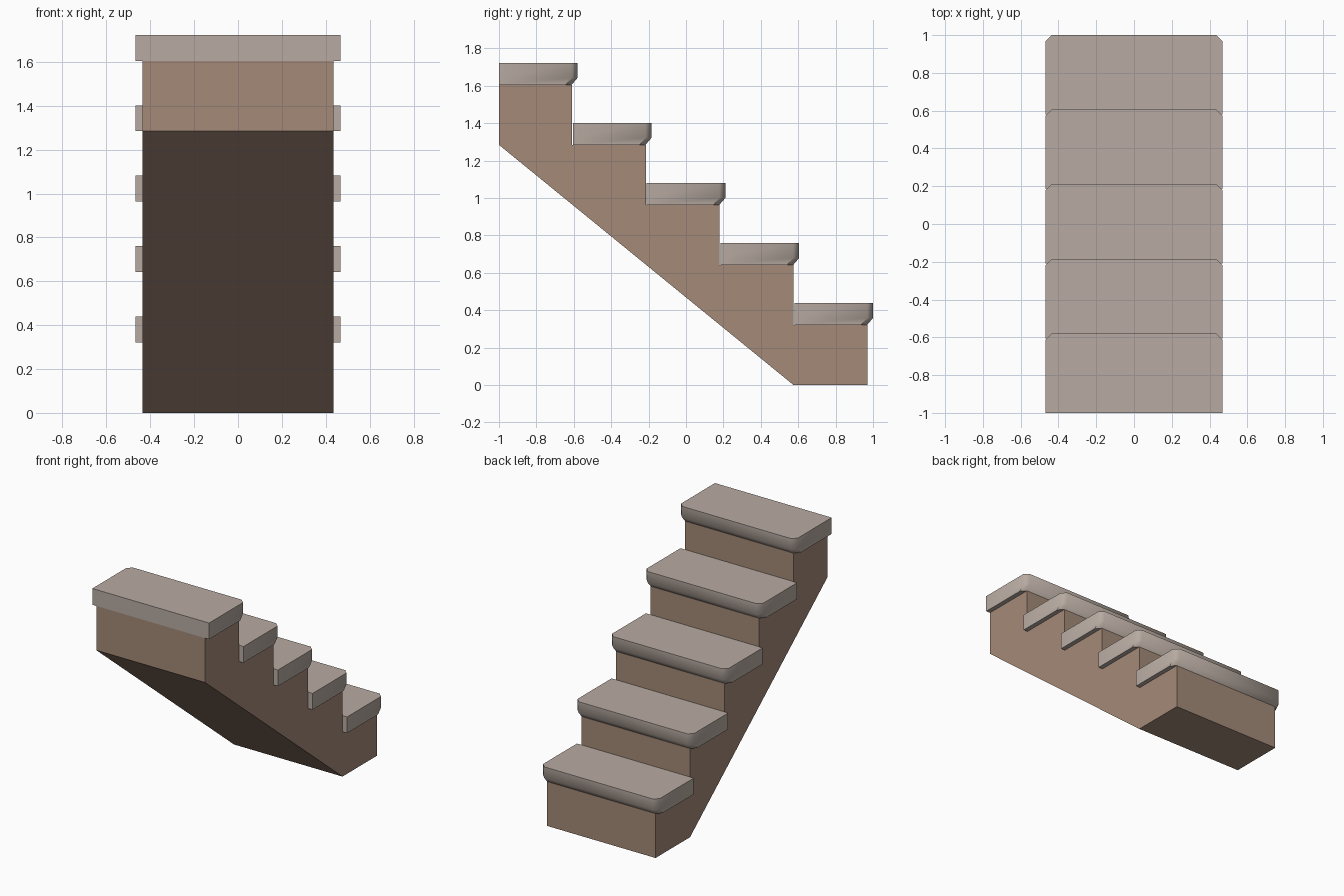
import bpy, bmesh
from math import radians

cube = bpy.data.objects.get("Cube")
if cube:
    bpy.data.objects.remove(cube, do_unlink=True)

STEPS, RISE, RUN = 5, 0.321, 0.395
FRONT = 0.97           # lowest riser
HALF_BODY, HALF_TREAD = 0.435, 0.468
THICK, DEPTH, NOSE = 0.118, 0.42, 0.032


def material(name, rgb):
    m = bpy.data.materials.new(name)
    m.use_nodes = True
    m.diffuse_color = (*rgb, 1)
    m.node_tree.nodes["Principled BSDF"].inputs["Base Color"].default_value = (*rgb, 1)
    return m


def finish(name, bm, mat):
    bmesh.ops.recalc_face_normals(bm, faces=bm.faces)
    mesh = bpy.data.meshes.new(name)
    bm.to_mesh(mesh)
    bm.free()
    mesh.materials.append(mat)
    ob = bpy.data.objects.new(name, mesh)
    bpy.context.collection.objects.link(ob)
    return ob


def loft(name, rings, mat):
    """Join matching closed rings of points and cap both ends."""
    bm = bmesh.new()
    loops = [[bm.verts.new(p) for p in ring] for ring in rings]
    for a, b in zip(loops, loops[1:]):
        for i in range(len(a)):
            j = (i + 1) % len(a)
            bm.faces.new((a[i], a[j], b[j], b[i]))
    bm.faces.new(loops[0])
    bm.faces.new(loops[-1])
    return finish(name, bm, mat)


brown = material("warm_brown", (0.371, 0.254, 0.188))
stone = material("pale_stone", (0.479, 0.407, 0.361))

# Stepped body with a sloping underside
profile = [(-1, (STEPS - 1) * RISE), (FRONT - RUN, 0)]
for k in range(STEPS):
    y = FRONT - k * RUN
    profile += [(y, k * RISE), (y, (k + 1) * RISE)]
profile.append((-1, STEPS * RISE))
loft("stair_body", [[(x, y, z) for y, z in profile] for x in (-HALF_BODY, HALF_BODY)], brown)


# Tread outline with clipped front corners
def outline(front, back, cut, z):
    half = [(HALF_TREAD, back), (HALF_TREAD, front - cut), (HALF_TREAD - cut, front)]
    return [(x, y, z) for x, y in half] + [(-x, y, z) for x, y in reversed(half)]


# Treads with a bevelled lower nose
for k in range(STEPS):
    front, z = 1 - k * RUN, (k + 1) * RISE
    back = front - DEPTH
    tread = loft(f"tread_{k + 1}", [
        outline(front - NOSE, back, NOSE, z),
        outline(front, back, NOSE, z + 0.037),
        outline(front, back, NOSE, z + THICK)], stone)
    bpy.ops.object.select_all(action="DESELECT")
    tread.select_set(True)
    bpy.context.view_layer.objects.active = tread
    bpy.ops.object.shade_smooth_by_angle(angle=radians(48))
